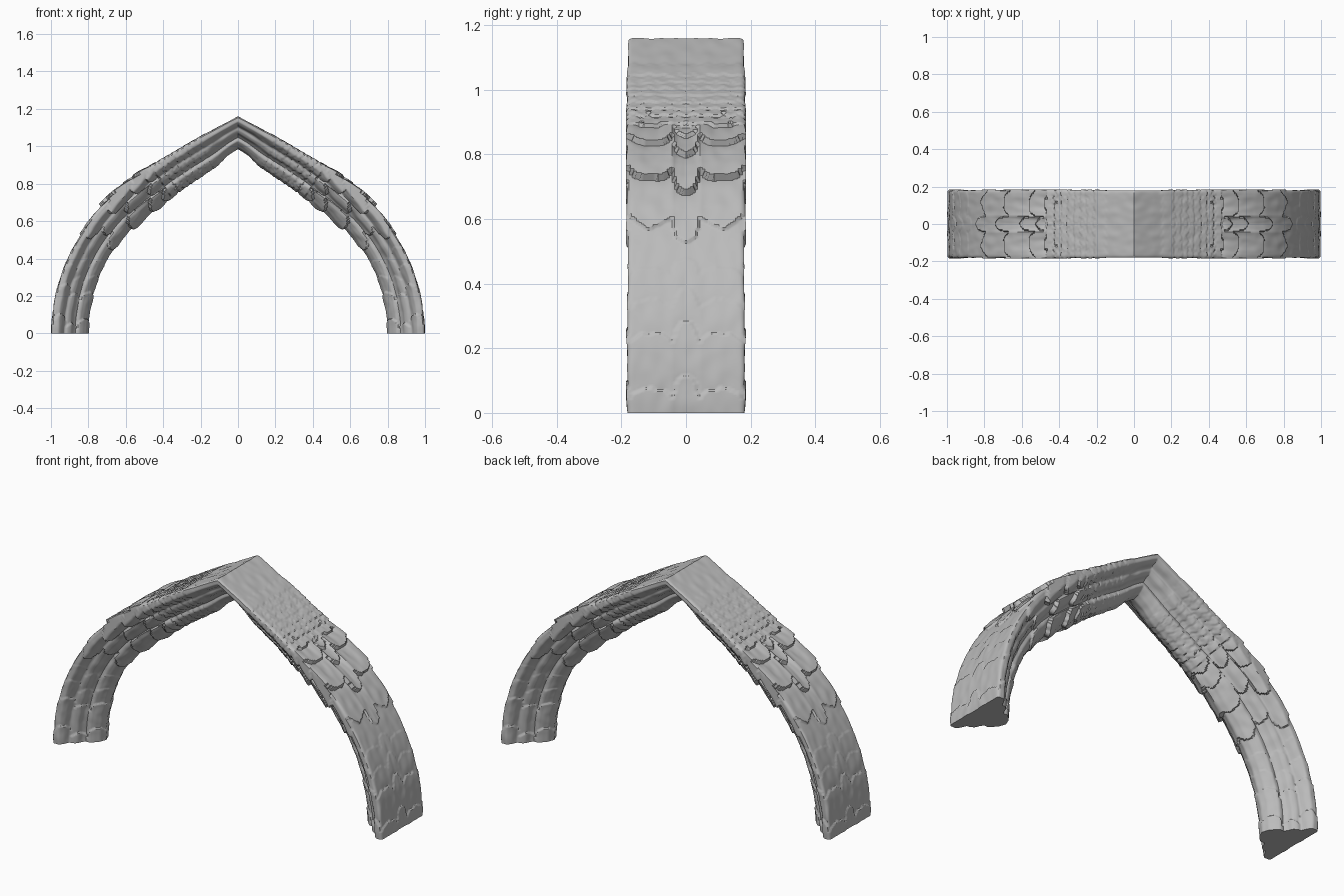
import bpy, bmesh, math
from mathutils import Vector, noise

cube = bpy.data.objects.get("Cube")
if cube:
    bpy.data.objects.remove(cube)

STEPS, HALF = 270, 64
ARC = math.radians(53)

# Moulded half section: (share of depth inwards, half width)
PROFILE = [(0, 0), (0, .172), (.03, .179), (.16, .179), (.24, .16), (.32, .128),
           (.42, .124), (.5, .112), (.56, .086), (.64, .068), (.74, .071),
           (.84, .056), (.94, .034), (1, 0)]
DEPTH = .19

# Scale rows along the rib: (tip position, relief)
UP_ROWS = [(.075, .007), (.25, .006), (.36, .003), (.47, .002)]
DOWN_ROWS = [(.61, .009), (.8, .024), (.97, .022), (1.07, .014), (1.13, .009),
             (1.17, .007), (1.21, .006), (1.25, .005), (1.29, .005), (1.33, .004), (1.37, .004)]
# Columns around the section: (centre, half width, shift along the rib)
COLUMNS = [(0, .037, .06), (.108, .071, 0), (.225, .046, .05), (.318, .047, -.02), (.42, .055, .03)]


def resample(points, count):
    """Even steps along a polyline, with the distance at each step."""
    pts = [Vector(p) for p in points]
    lens = [(b - a).length for a, b in zip(pts, pts[1:])]
    out = []
    for i in range(count + 1):
        d = sum(lens) * i / count
        walked, k = d, 0
        while k < len(lens) - 1 and walked > lens[k]:
            walked -= lens[k]
            k += 1
        out.append((pts[k].lerp(pts[k + 1], min(1, walked / lens[k])), d))
    return out


def smoothstep(a, b, x):
    t = max(0, min(1, (x - a) / (b - a)))
    return t * t * (3 - 2 * t)


def outer_path():
    """Right half of the pointed arch: round haunch, then a nearly straight rise."""
    r = .992
    pts = [(r * math.cos(ARC * i / 60), r * math.sin(ARC * i / 60)) for i in range(61)]
    a, b, c, d = Vector(pts[-1]), Vector((.44, .915)), Vector((.2, 1.055)), Vector((0, 1.159))
    for i in range(1, 61):
        t = i / 60
        pts.append(a * (1 - t) ** 3 + b * 3 * t * (1 - t) ** 2 + c * 3 * t * t * (1 - t) + d * t ** 3)
    return resample(pts, STEPS)


def shingle(pos, rows, end):
    """Relief of overlapping rows: highest at each tip, sinking under the next."""
    for k in range(len(rows) - 1, -1, -1):
        tip, amp = rows[k]
        if pos >= tip:
            far = rows[k + 1][0] if k + 1 < len(rows) else end
            return amp * max(0, 1 - (pos - tip) / (far - tip)) ** .6
    return 0


def relief(s, p):
    centre, half, shift = min(COLUMNS, key=lambda c: abs(p - c[0]) / c[1])
    bow = 1 - math.sqrt(max(0, 1 - min(1, abs(p - centre) / half) ** 2))
    wobble = .012 * noise.noise(Vector((s * 14, p * 40, 2)))
    if s < .5:
        # foot scales, tips pointing up
        rows = [(-t, a) for t, a in reversed(UP_ROWS)]
        h = shingle(-s - .05 * bow + wobble + shift * .6, rows, .05)
    elif s < 1.08:
        # large plates, tips pointing down
        h = shingle(s - .07 * bow + wobble + shift, DOWN_ROWS, 1.45)
    else:
        # small scales towards the crown, in staggered columns
        row = int((s - 1.08) / .04)
        w = .046
        q = ((p / w + .5 * (row % 2)) % 1) * 2 - 1
        h = shingle(s - .02 * (1 - math.sqrt(1 - q * q)) + wobble, DOWN_ROWS, 1.45)
    return h + .003 * noise.noise(Vector((s * 16, p * 24, 0)))


def build_arch():
    path = outer_path()
    half = resample(PROFILE, 4) and resample([(t * DEPTH, y) for t, y in PROFILE], HALF)
    # ring of (section point, perimeter distance, side)
    ring = [(p, d, 1) for p, d in half] + [(p, d, -1) for p, d in half[-2:0:-1]]
    normals = []
    for i in range(HALF + 1):
        a, b = half[max(0, i - 2)][0], half[min(HALF, i + 2)][0]
        t = (b - a).normalized()
        normals.append(Vector((-t.y, t.x)))
    normals[0], normals[-1] = Vector((-1, 0)), Vector((1, 0))
    normals += normals[-2:0:-1]
    total = path[-1][1]

    bm = bmesh.new()
    rows = []
    for i, (o, s) in enumerate(path):
        tan = (path[min(STEPS, i + 1)][0] - path[max(0, i - 1)][0]).normalized()
        inward = Vector((-tan.y, tan.x))
        if i == 0:
            inward = Vector((-1, 0))
        # turn the section upright to meet its twin at the crown
        inward = inward.lerp(Vector((0, -1)), smoothstep(total - .3, total, s)).normalized()
        squeeze = 1 - .08 * smoothstep(1, total, s)
        loop = []
        for (p, d, side), n in zip(ring, normals):
            h = relief(s, d)
            t = p.x * squeeze + n.x * h
            y = side * min(.185, p.y + n.y * h)
            q = o + inward * t
            loop.append(bm.verts.new((q.x, y, max(0, q.y))))
        rows.append(loop)
    for a, b in zip(rows, rows[1:]):
        for k in range(len(a)):
            j = (k + 1) % len(a)
            bm.faces.new((a[k], a[j], b[j], b[k]))
    bm.faces.new(rows[0])
    bmesh.ops.recalc_face_normals(bm, faces=bm.faces)
    # the open end at the crown is closed by the twin half
    mesh = bpy.data.meshes.new("scaled_arch")
    bm.to_mesh(mesh)
    bm.free()
    return bpy.data.objects.new("scaled_arch", mesh)


# Stone arch, mirrored across the crown
arch = build_arch()
bpy.context.collection.objects.link(arch)
stone = bpy.data.materials.new("grey_stone")
stone.use_nodes = True
grey = (.5, .5, .5, 1)
stone.diffuse_color = grey
stone.node_tree.nodes["Principled BSDF"].inputs["Base Color"].default_value = grey
arch.data.materials.append(stone)

bpy.ops.object.select_all(action='DESELECT')
arch.select_set(True)
bpy.context.view_layer.objects.active = arch
mirror = arch.modifiers.new("mirror", 'MIRROR')
mirror.use_axis[0] = True
mirror.use_clip = True
mirror.merge_threshold = .0005
bpy.ops.object.modifier_apply(modifier=mirror.name)
bpy.ops.object.shade_smooth_by_angle(angle=math.radians(45))
